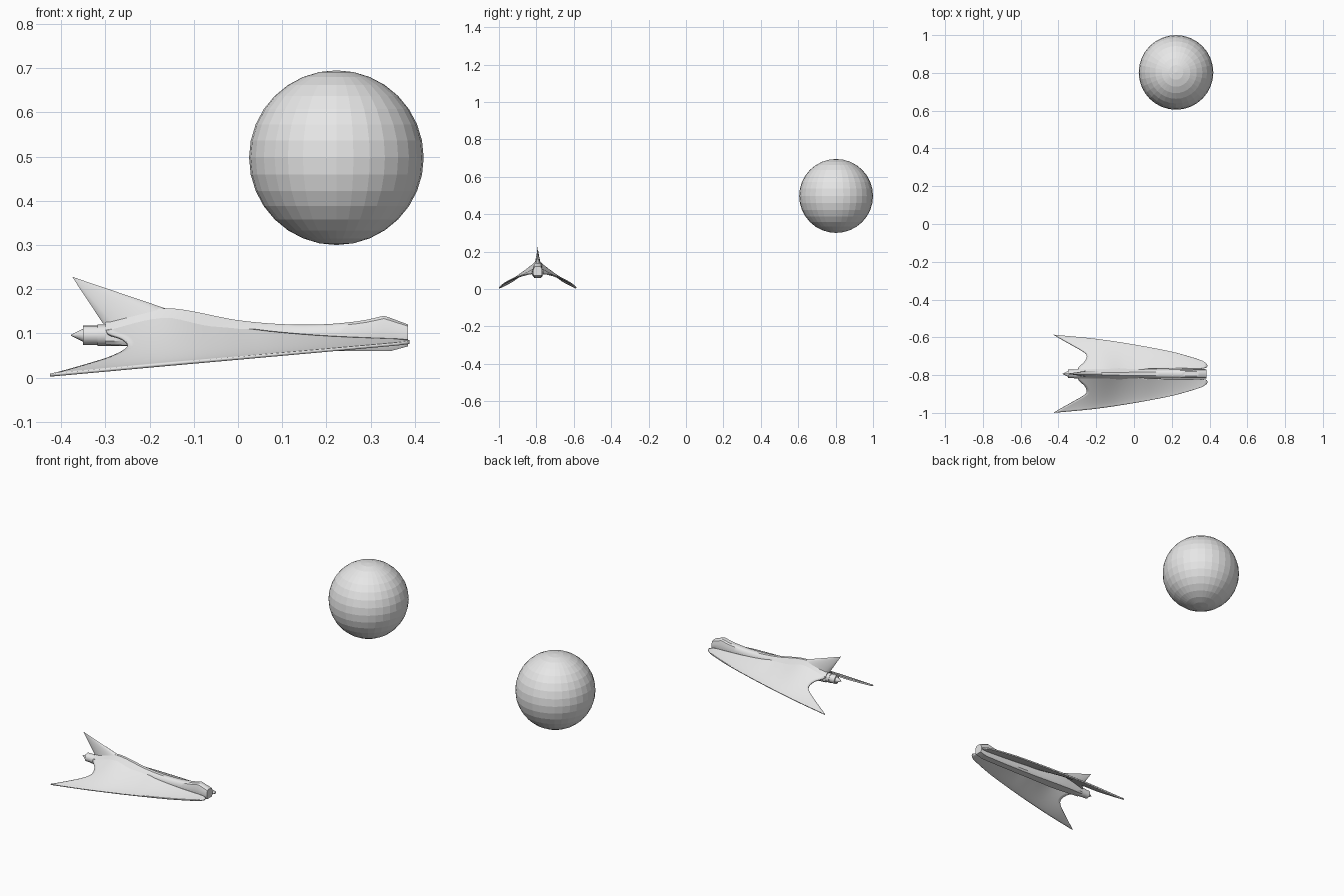
import bpy, bmesh, math

cube = bpy.data.objects.get("Cube")
if cube:
    bpy.data.objects.remove(cube, do_unlink=True)

SHIP_Y = -0.793          # centre plane of the ship
ENGINE_Z = 0.096

grey = bpy.data.materials.new("light_grey")
grey.use_nodes = True
grey.diffuse_color = (0.8, 0.8, 0.8, 1)
grey.node_tree.nodes["Principled BSDF"].inputs["Base Color"].default_value = (0.8, 0.8, 0.8, 1)


def curve(points):
    """Smooth function through a few (position, value) points."""
    n = len(points)

    def slope(i):
        a, b = points[max(i - 1, 0)], points[min(i + 1, n - 1)]
        return (b[1] - a[1]) / (b[0] - a[0])

    def value(x):
        x = min(max(x, points[0][0]), points[-1][0])
        i = next(k for k in range(n - 1) if x <= points[k + 1][0])
        (x0, a), (x1, b) = points[i], points[i + 1]
        h = x1 - x0
        t = (x - x0) / h
        return (a * (1 + 2 * t) * (1 - t) ** 2 + slope(i) * h * t * (1 - t) ** 2
                + b * t * t * (3 - 2 * t) + slope(i + 1) * h * t * t * (t - 1))
    return value


def loft(name, rows, closed, location, angle=35):
    """Skin rows of points; closed rows make a capped tube."""
    bm = bmesh.new()
    grid = [[bm.verts.new(p) for p in row] for row in rows]
    m = len(rows[0])
    for a, b in zip(grid, grid[1:]):
        for j in range(m if closed else m - 1):
            k = (j + 1) % m
            bm.faces.new((a[j], a[k], b[k], b[j]))
    if closed:
        bm.faces.new(grid[0])
        bm.faces.new(grid[-1])
    bmesh.ops.remove_doubles(bm, verts=bm.verts, dist=1e-5)
    bmesh.ops.recalc_face_normals(bm, faces=bm.faces)
    mesh = bpy.data.meshes.new(name)
    bm.to_mesh(mesh)
    bm.free()
    obj = bpy.data.objects.new(name, mesh)
    bpy.context.collection.objects.link(obj)
    obj.location = location
    mesh.materials.append(grey)
    bpy.ops.object.select_all(action='DESELECT')
    obj.select_set(True)
    bpy.context.view_layer.objects.active = obj
    bpy.ops.object.shade_smooth_by_angle(angle=math.radians(angle))
    return obj


# Fuselage: narrow box at the nose, ridged at the back
top = curve([(-0.3, 0.125), (-0.17, 0.157), (0, 0.13), (0.1, 0.121), (0.2, 0.121),
             (0.28, 0.129), (0.33, 0.14)])
bottom = curve([(-0.3, 0.075), (-0.1, 0.066), (0.2, 0.06), (0.34, 0.06)])
crown = curve([(-0.3, 0.012), (-0.17, 0.012), (0, 0.014), (0.2, 0.018), (0.385, 0.019)])
waist = curve([(-0.3, 0.024), (-0.15, 0.032), (0.05, 0.026), (0.385, 0.024)])
rows = []
for i in range(33):
    x = -0.3 + 0.63 * i / 32
    rows.append((x, top(x), bottom(x)))
rows += [(0.345, 0.135, 0.06), (0.385, 0.12, 0.071)]
sections = []
for x, t, b in rows:
    h, c, w = t - b, crown(x), waist(x)
    half = [(c * 0.6, t), (c, t - 0.08 * h), (w, t - 0.35 * h), (w, b + 0.15 * h), (w * 0.75, b)]
    sections.append([(x, y, z) for y, z in half] + [(x, -y, z) for y, z in reversed(half)])
loft("fuselage", sections, True, (0, SHIP_Y, 0))

# Wings: swept sheets falling away from the fuselage, notched at the back
outer = curve([(-0.425, 0.207), (-0.2, 0.185), (0, 0.155), (0.2, 0.117), (0.3, 0.09),
               (0.36, 0.07), (0.39, 0.058)])
inner = curve([(-0.3, 0.01), (0, 0.016), (0.08, 0.028), (0.39, 0.028)])
root_z = curve([(-0.3, 0.115), (-0.17, 0.145), (-0.05, 0.124), (0.06, 0.107), (0.2, 0.095),
                (0.385, 0.087)])
back = curve([(0, -0.3), (0.12, -0.295), (0.3, -0.262), (0.48, -0.25), (0.58, -0.265),
              (0.75, -0.325), (1, -0.425)])
wing_rows = []
for i in range(25):
    u = i / 24
    front = 0.388 - 0.028 * abs(2 * u - 1) ** 4
    row = []
    for j in range(41):
        x = back(u) + (front - back(u)) * j / 40
        y = inner(x) + u * (outer(x) - inner(x))
        edge_z = 0.009 + (x + 0.425) * 0.09
        row.append((x, y, edge_z + (root_z(x) - edge_z) * (1 - u) ** 1.2))
    wing_rows.append(row)
wings = loft("wings", wing_rows, False, (0, SHIP_Y, 0))
if sum(p.normal.z for p in wings.data.polygons) < 0:
    wings.data.flip_normals()
solid = wings.modifiers.new("thickness", 'SOLIDIFY')
solid.thickness = 0.007
solid.offset = -1
mirror = wings.modifiers.new("mirror", 'MIRROR')
mirror.use_axis = (False, True, False)

# Tail fin: leaf-shaped base narrowing to a swept tip
fin_tip = (-0.375, 0.228)
fin_rows = []
for i in range(7):
    s = i / 6 * 0.995
    ring = []
    for k in range(16):
        a = 2 * math.pi * k / 16
        x = -0.235 + 0.07 * math.cos(a)
        z = 0.122 + (x + 0.305) * 0.25
        y = 0.015 * math.sin(a) * (1 - s) ** 1.3
        ring.append((x + (fin_tip[0] - x) * s, y, z + (fin_tip[1] - z) * s))
    fin_rows.append(ring)
loft("tail_fin", fin_rows, True, (0, SHIP_Y, 0))


# Engine: stepped cylinder with a pointed tail cone
profile = [(-0.25, 0.024), (-0.318, 0.024), (-0.318, 0.022), (-0.35, 0.022),
           (-0.35, 0.015), (-0.378, 0.0008)]
loft("engine", [[(x, r * math.cos(k * math.pi / 8), r * math.sin(k * math.pi / 8))
                 for k in range(16)] for x, r in profile], True, (0, SHIP_Y, ENGINE_Z))

# Faceted globe floating behind
bpy.ops.mesh.primitive_uv_sphere_add(segments=32, ring_count=16, radius=0.1975,
                                     location=(0.2225, 0.8025, 0.4975))
globe = bpy.context.object
globe.name = "globe"
globe.data.materials.append(grey)
